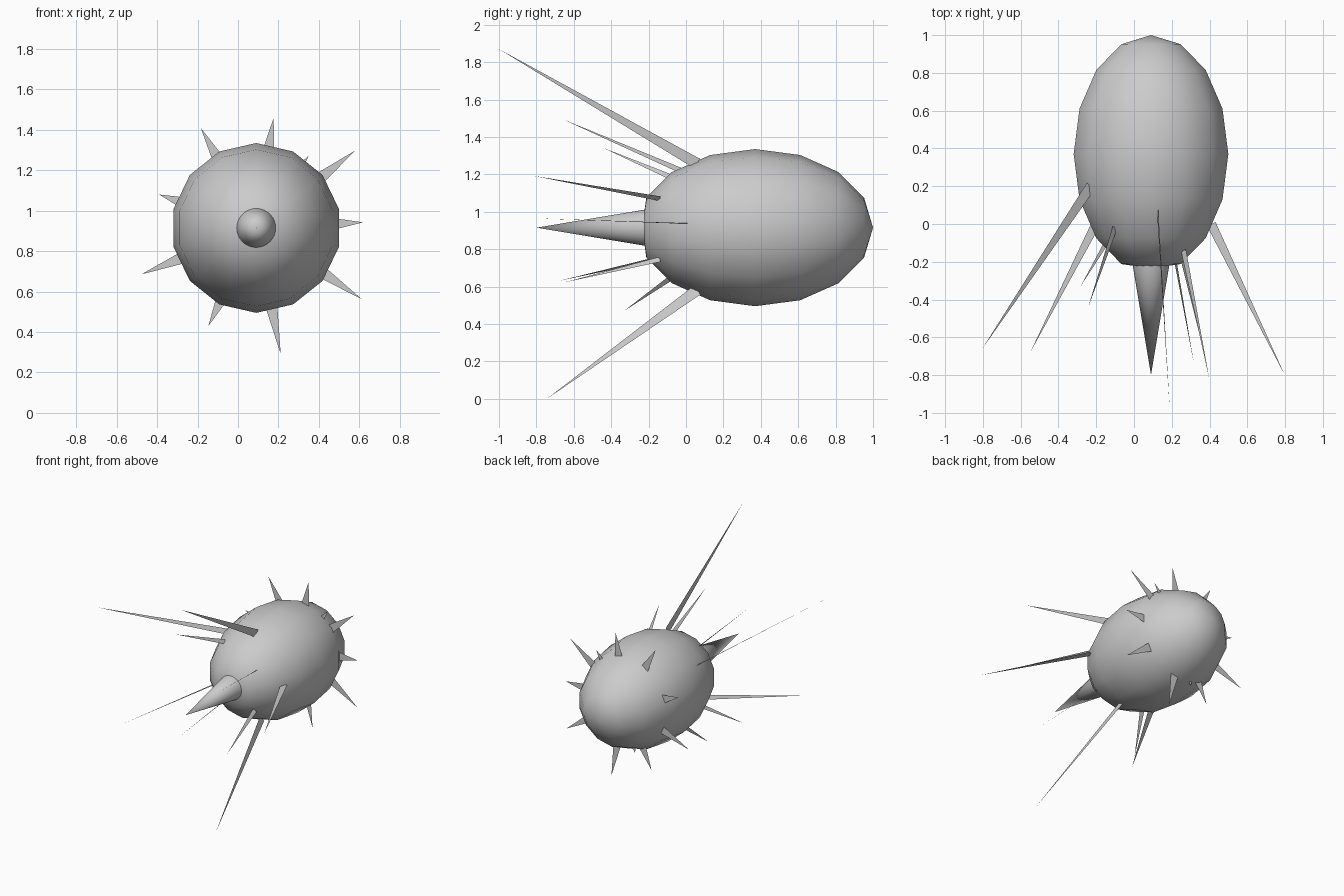
import bpy, bmesh, math
from mathutils import Vector, Matrix

if "Cube" in bpy.data.objects:
    bpy.data.objects.remove(bpy.data.objects["Cube"])

CENTRE = Vector((0.09, 0.37, 0.915))
RADIUS, HALF_LENGTH = 0.42, 0.63

grey = bpy.data.materials.new("plain grey")
grey.use_nodes = True
grey.diffuse_color = (0.6, 0.6, 0.6, 1)
grey.node_tree.nodes["Principled BSDF"].inputs["Base Color"].default_value = (0.6, 0.6, 0.6, 1)


def finish(bm, name, smooth=False):
    mesh = bpy.data.meshes.new(name)
    bm.to_mesh(mesh)
    bm.free()
    mesh.materials.append(grey)
    for p in mesh.polygons:
        p.use_smooth = smooth
    obj = bpy.data.objects.new(name, mesh)
    bpy.context.collection.objects.link(obj)
    return obj


def smooth_by_angle(obj, degrees):
    bpy.ops.object.select_all(action='DESELECT')
    obj.select_set(True)
    bpy.context.view_layer.objects.active = obj
    bpy.ops.object.shade_smooth_by_angle(angle=math.radians(degrees))


def surface_radius(y):
    # Body radius at a given y, kept just inside the faceted surface
    return 0.395 * math.sqrt(1 - ((y - CENTRE.y) / HALF_LENGTH) ** 2)


def outward(degrees):
    a = math.radians(degrees)
    return Vector((math.cos(a), 0, math.sin(a)))


def flat_spike(name, base, tip, side):
    bm = bmesh.new()
    bm.faces.new([bm.verts.new(p) for p in (base - side, base + side, tip)])
    finish(bm, name)


# Egg-shaped body with its poles along y
bm = bmesh.new()
bmesh.ops.create_uvsphere(bm, u_segments=14, v_segments=8, radius=1)
bmesh.ops.rotate(bm, verts=bm.verts, matrix=Matrix.Rotation(math.pi / 2, 3, 'X'))
for v in bm.verts:
    v.co = CENTRE + Vector((v.co.x * RADIUS, v.co.y * HALF_LENGTH, v.co.z * RADIUS))
    v.co.y = max(v.co.y, -0.235)
finish(bm, "body", smooth=True)

# Pointed beak at the front
bm = bmesh.new()
bmesh.ops.create_cone(bm, cap_ends=True, segments=32, radius1=0.1, radius2=0, depth=0.6)
bmesh.ops.rotate(bm, verts=bm.verts, matrix=Matrix.Rotation(math.pi / 2, 3, 'X'))
bmesh.ops.translate(bm, verts=bm.verts, vec=(CENTRE.x, -0.5, CENTRE.z))
smooth_by_angle(finish(bm, "beak"), 40)

# Long flat spikes swept forward: angle, base y, tip radius, tip y, half width
long_spikes = [
    (147, 0.2, 1.065, -0.66, 0.03), (84, 0.06, 0.96, -1.0, 0.03),
    (42, -0.14, 0.415, -0.82, 0.018), (4, 0.0, 0.71, -0.8, 0.025),
    (-47, -0.14, 0.4, -0.65, 0.018), (-76, 0.06, 0.94, -0.74, 0.03),
    (-130, -0.03, 0.58, -0.33, 0.02), (-156, 0.0, 0.7, -0.68, 0.025),
    (128, -0.02, 0.54, -0.44, 0.02),
]
for i, (angle, base_y, tip_r, tip_y, half) in enumerate(long_spikes):
    out = outward(angle)
    axis = Vector((CENTRE.x, 0, CENTRE.z))
    base = axis + out * surface_radius(base_y) + Vector((0, base_y, 0))
    tip = axis + out * tip_r + Vector((0, tip_y, 0))
    side = (tip - base).normalized().cross(out.cross(Vector((0, 1, 0)))) * half
    flat_spike(f"long_spike_{i + 1}", base, tip, side)

# Ring of short upright spikes behind the middle: angle, tip radius
short_spikes = [
    (119, 0.565), (81, 0.552), (38, 0.623), (3, 0.53), (-34, 0.63),
    (-79, 0.636), (-116, 0.541), (-158, 0.613), (161, 0.508),
    (54, 0.44), (-103, 0.395),
]
for i, (angle, tip_r) in enumerate(short_spikes):
    out = outward(angle)
    ring = CENTRE + Vector((0, 0.28, 0))
    half = 0.035 if tip_r > 0.5 else 0.02
    side = out.cross(Vector((0, 1, 0))) * half
    flat_spike(f"short_spike_{i + 1}", ring + out * 0.35, ring + out * tip_r, side)
